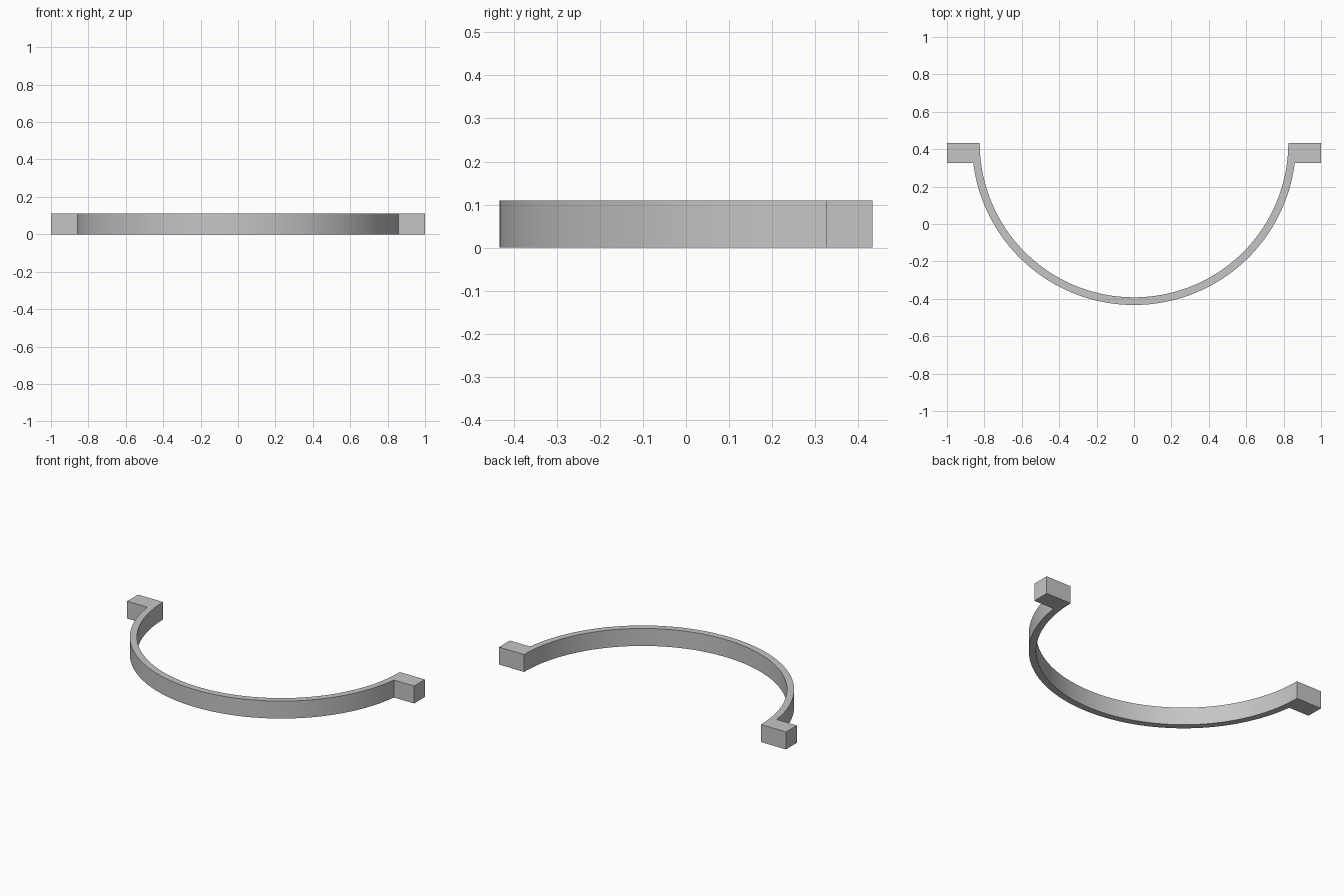
import bpy, bmesh
from math import sin, cos, pi, asin

cube = bpy.data.objects.get("Cube")
if cube:
    bpy.data.objects.remove(cube, do_unlink=True)

HEIGHT = 0.11
CENTRE_Y = 0.433      # arc centre, level with the back faces of the tabs
R_IN, R_OUT = 0.825, 0.866
TAB_DEPTH = 0.108
SEGMENTS = 96

# Grey metal
grey = bpy.data.materials.new("grey_metal")
colour = (0.56, 0.56, 0.56, 1)
grey.diffuse_color = colour
grey.use_nodes = True
grey.node_tree.nodes["Principled BSDF"].inputs["Base Color"].default_value = colour


def arc(radius, start, end):
    """Points along the front half circle, between two angles."""
    angles = [start + (end - start) * i / SEGMENTS for i in range(SEGMENTS + 1)]
    return [(radius * cos(a), CENTRE_Y + radius * sin(a)) for a in angles]


# Clamp outline: inner arc, right-hand tab, outer arc, left-hand tab
drop = asin(TAB_DEPTH / R_OUT)
front_y = CENTRE_Y - TAB_DEPTH
outline = arc(R_IN, pi, 2 * pi)
outline += [(1, CENTRE_Y), (1, front_y)]
outline += arc(R_OUT, 2 * pi - drop, pi + drop)
outline += [(-1, front_y), (-1, CENTRE_Y)]

# Extrude the outline to a solid
bm = bmesh.new()
base = bm.faces.new([bm.verts.new((x, y, 0)) for x, y in outline])
top = bmesh.ops.extrude_face_region(bm, geom=[base], use_keep_orig=True)
bmesh.ops.translate(bm, vec=(0, 0, HEIGHT),
                    verts=[g for g in top["geom"] if isinstance(g, bmesh.types.BMVert)])
bmesh.ops.recalc_face_normals(bm, faces=bm.faces)
mesh = bpy.data.meshes.new("half_clamp")
bm.to_mesh(mesh)
bm.free()
mesh.materials.append(grey)

clamp = bpy.data.objects.new("half_clamp", mesh)
bpy.context.collection.objects.link(clamp)
bpy.ops.object.select_all(action="DESELECT")
clamp.select_set(True)
bpy.context.view_layer.objects.active = clamp
bpy.ops.object.shade_smooth_by_angle(angle=0.2)
